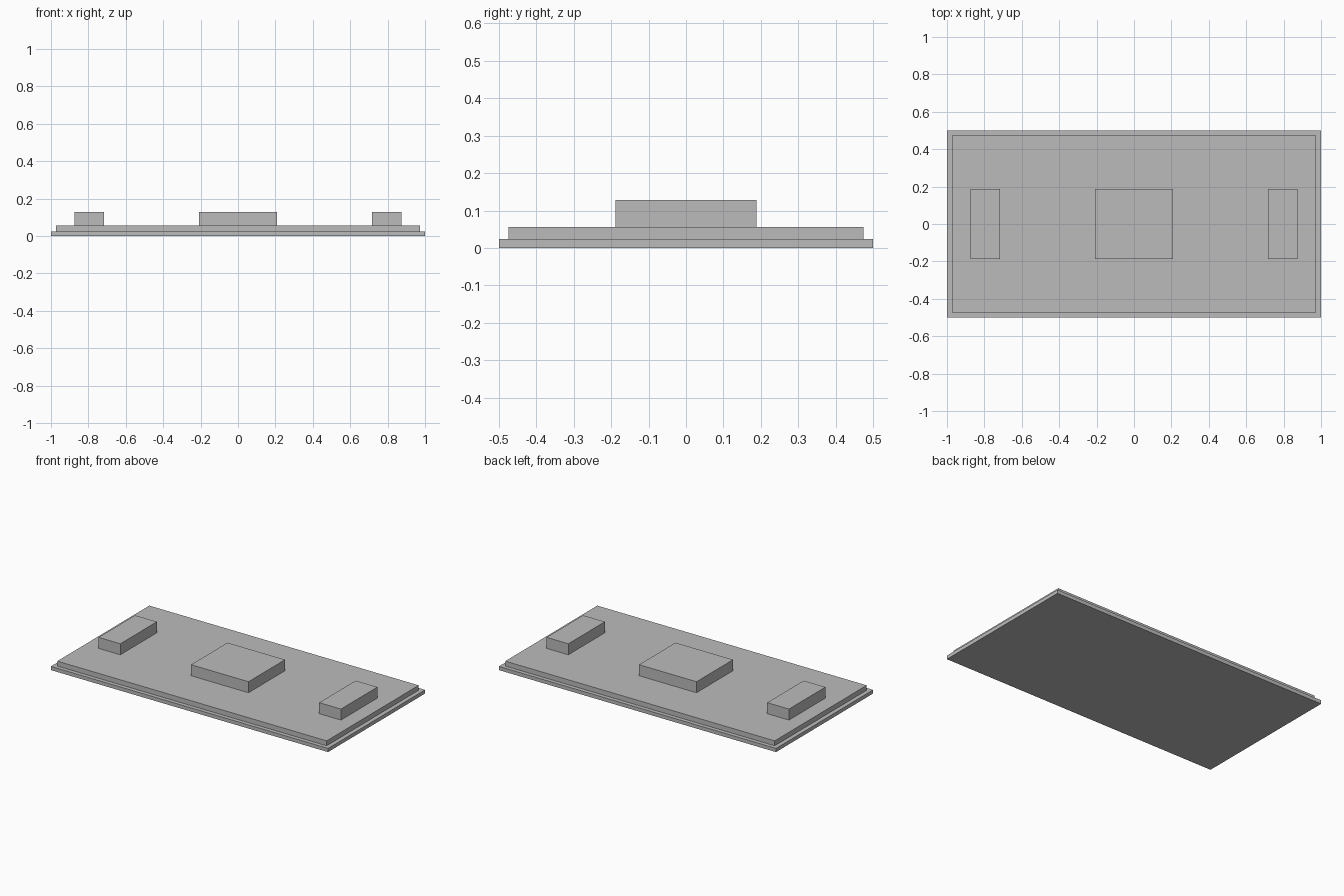
import bpy

cube = bpy.data.objects.get("Cube")
if cube:
    bpy.data.objects.remove(cube, do_unlink=True)

# Single plain grey
grey = bpy.data.materials.new("plain_grey")
grey.use_nodes = True
colour = (0.5, 0.5, 0.5, 1)
grey.diffuse_color = colour
grey.node_tree.nodes["Principled BSDF"].inputs["Base Color"].default_value = colour


def block(name, size_x, size_y, bottom, top, x=0):
    """Box centred on y = 0, spanning the heights bottom to top."""
    bpy.ops.mesh.primitive_cube_add(size=1, location=(x, 0, (bottom + top) / 2))
    ob = bpy.context.object
    ob.name = name
    ob.scale = (size_x, size_y, top - bottom)
    bpy.ops.object.transform_apply(location=False, rotation=False, scale=True)
    ob.data.materials.append(grey)
    return ob


BASE_TOP, SLAB_TOP, PAD_TOP = 0.024, 0.056, 0.128

# Stepped plate
block("base_plate", 2.0, 1.0, 0, BASE_TOP)
block("upper_slab", 1.944, 0.948, BASE_TOP, SLAB_TOP)

# Raised blocks: one in the middle and one near each end
block("centre_block", 0.415, 0.376, SLAB_TOP, PAD_TOP)
for side, sign in (("left", 1), ("right", -1)):
    block(side + "_end_block", 0.157, 0.376, SLAB_TOP, PAD_TOP, sign * 0.796)
